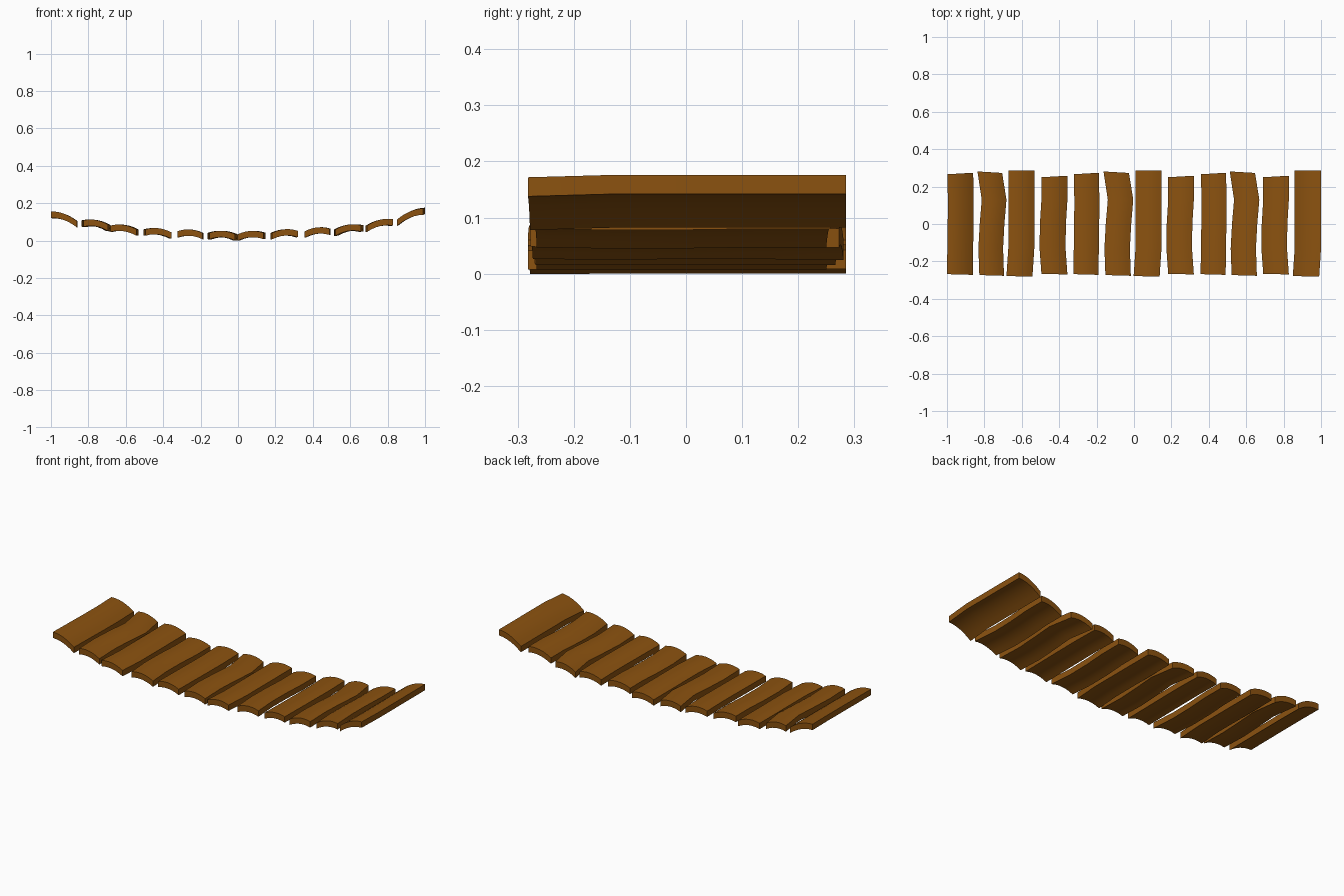
import bpy, bmesh, math

if "Cube" in bpy.data.objects:
    bpy.data.objects.remove(bpy.data.objects["Cube"], do_unlink=True)

wood = bpy.data.materials.new("brown_wood")
wood.use_nodes = True
brown = (0.26, 0.085, 0.005, 1)
wood.diffuse_color = brown
wood.node_tree.nodes["Principled BSDF"].inputs["Base Color"].default_value = brown

THICKNESS = 0.034
ARCH = 0.014
ACROSS = 6
STATIONS = (-0.13, 0, 0.13)

# Board shapes: front end, back end, back end skew, sideways shift at each station
SHAPES = {
    "plain": (-0.27, 0.27, 0.004, (0, 0.002, 0.004, 0.005, 0.002)),
    "wavy": (-0.275, 0.277, -0.004, (0, -0.005, 0.002, 0.013, -0.01)),
    "straight": (-0.28, 0.285, 0, (-0.01, 0, 0, 0, 0)),
    "bowed": (-0.268, 0.254, 0.004, (0, -0.01, -0.008, 0, 0)),
}

# Boards along the sagging walkway: shape, left and right edge, top height at each edge
BOARDS = [
    ("plain", -1.0, -0.862, 0.155, 0.105),
    ("wavy", -0.827, -0.695, 0.108, 0.085),
    ("straight", -0.672, -0.533, 0.08, 0.06),
    ("bowed", -0.495, -0.356, 0.06, 0.044),
    ("plain", -0.324, -0.19, 0.05, 0.041),
    ("wavy", -0.153, -0.017, 0.041, 0.035),
    ("straight", 0.008, 0.147, 0.034, 0.042),
    ("bowed", 0.183, 0.32, 0.041, 0.052),
    ("plain", 0.356, 0.49, 0.049, 0.064),
    ("wavy", 0.522, 0.657, 0.06, 0.082),
    ("bowed", 0.691, 0.828, 0.081, 0.114),
    ("straight", 0.859, 1.0, 0.116, 0.176),
]


def add_board(name, shape, x0, x1, z0, z1):
    front, back, skew, shifts = SHAPES[shape]
    ys = (front, *STATIONS, back)
    slope = (z1 - z0) / (x1 - x0)
    bm = bmesh.new()
    # Arched top surface
    rows = []
    for j, (y, shift) in enumerate(zip(ys, shifts)):
        row = []
        for i in range(ACROSS + 1):
            t = i / ACROSS
            s = 2 * t - 1
            x = x0 + (x1 - x0) * t + shift
            z = z0 + (z1 - z0) * t + ARCH * (1 - s * s) + min(0, shift * slope)
            end_skew = s * (skew if j == len(ys) - 1 else -0.002 if j == 0 else 0)
            row.append(bm.verts.new((x, y + end_skew, z)))
        rows.append(row)
    for a, b in zip(rows, rows[1:]):
        for i in range(ACROSS):
            bm.faces.new((a[i], a[i + 1], b[i + 1], b[i]))
    # Underside and edges
    result = bmesh.ops.extrude_face_region(bm, geom=bm.faces[:], use_keep_orig=True)
    lower = [g for g in result["geom"] if isinstance(g, bmesh.types.BMVert)]
    bmesh.ops.translate(bm, vec=(0, 0, -THICKNESS), verts=lower)
    bmesh.ops.recalc_face_normals(bm, faces=bm.faces[:])
    mesh = bpy.data.meshes.new(name)
    bm.to_mesh(mesh)
    bm.free()
    mesh.materials.append(wood)
    board = bpy.data.objects.new(name, mesh)
    bpy.context.collection.objects.link(board)
    board.select_set(True)
    bpy.context.view_layer.objects.active = board


bpy.ops.object.select_all(action="DESELECT")
for n, spec in enumerate(BOARDS, 1):
    add_board(f"walkway_board_{n}", *spec)
bpy.ops.object.shade_smooth_by_angle(angle=math.radians(35))
